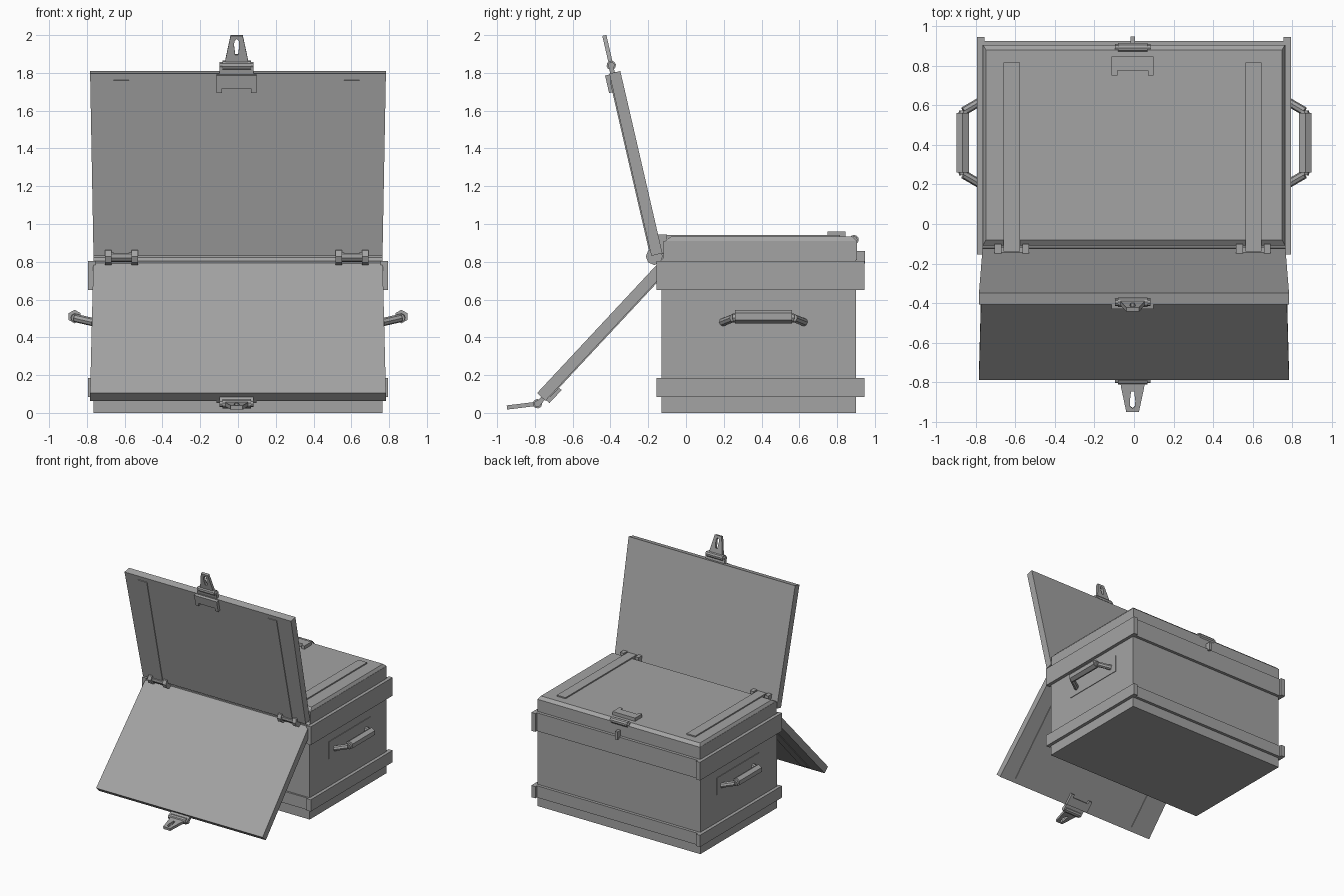
import bpy, bmesh, math
from mathutils import Matrix, Vector

if "Cube" in bpy.data.objects:
    bpy.data.objects.remove(bpy.data.objects["Cube"])

grey = bpy.data.materials.new("plain grey")
grey.use_nodes = True
grey.diffuse_color = (0.37, 0.37, 0.37, 1)
grey.node_tree.nodes["Principled BSDF"].inputs["Base Color"].default_value = grey.diffuse_color
SHIFT = -0.007  # the fittings sit slightly off centre


def finish(name, bm, pose=Matrix()):
    bmesh.ops.recalc_face_normals(bm, faces=bm.faces)
    mesh = bpy.data.meshes.new(name)
    bm.to_mesh(mesh)
    bm.free()
    mesh.materials.append(grey)
    obj = bpy.data.objects.new(name, mesh)
    obj.matrix_world = pose
    bpy.context.collection.objects.link(obj)
    return obj


def box(name, x, y, z, pose=Matrix()):
    bm = bmesh.new()
    bmesh.ops.create_cube(bm, size=1)
    for v in bm.verts:
        v.co = [a + (b - a) * (c + 0.5) for (a, b), c in zip((x, y, z), v.co)]
    return finish(name, bm, pose)


def plate(name, outline, z0, z1, pose=Matrix(), half=False):
    """Extrude an outline in x, y; a half outline is mirrored over x = 0."""
    bm = bmesh.new()
    face = bm.faces.new([bm.verts.new((x, y, z0)) for x, y in outline])
    out = bmesh.ops.extrude_face_region(bm, geom=[face])
    for v in out["geom"]:
        if isinstance(v, bmesh.types.BMVert):
            v.co.z = z1
    if half:
        seam = [f for f in bm.faces if all(abs(v.co.x) < 1e-5 for v in f.verts)]
        bmesh.ops.delete(bm, geom=seam, context="FACES_ONLY")
        bmesh.ops.recalc_face_normals(bm, faces=bm.faces)
    obj = finish(name, bm, pose)
    if half:
        obj.modifiers.new("mirror", "MIRROR")
    return obj


def rod(name, a, b, radius, sides, pose=Matrix()):
    a, b = Vector(a), Vector(b)
    bm = bmesh.new()
    turn = (b - a).to_track_quat("Z", "Y").to_matrix().to_4x4()
    bmesh.ops.create_cone(bm, cap_ends=True, segments=sides, radius1=radius, radius2=radius,
                          depth=(b - a).length, matrix=Matrix.Translation((a + b) / 2) @ turn)
    return finish(name, bm, pose)


def pose_at(y, z, degrees):
    return Matrix.Translation((0, y, z)) @ Matrix.Rotation(math.radians(degrees), 4, "X")


# Chest body, rim and closed top
box("chest_body", (-0.765, 0.765), (-0.13, 0.90), (0, 0.81))
box("lid_frame", (-0.765, 0.765), (-0.12, 0.905), (0.81, 0.91))
top = box("top_panel", (-0.763, 0.763), (-0.11, 0.905), (0.91, 0.933))
for v in top.data.vertices:
    if v.co.z > 0.92:
        v.co.x *= 0.98
        v.co.y = -0.08 if v.co.y < 0 else 0.88

# Trim bands, with the side pieces running past the corners
for level, z in (("lower", (0.085, 0.185)), ("upper", (0.65, 0.805))):
    for side, s in (("left", 1), ("right", -1)):
        box(f"{level}_{side}_band", sorted((s * 0.755, s * 0.793)), (-0.155, 0.945), z)
    box(f"{level}_back_band", (-0.765, 0.765), (0.89, 0.925), z)
    box(f"{level}_front_band", (-0.765, 0.765), (-0.145, -0.12), z)

# Side handles
for side, s in (("left", 1), ("right", -1)):
    box(f"{side}_handle_plate", sorted((s * 0.76, s * 0.77)), (0.12, 0.685), (0.42, 0.565))
    rod(f"{side}_handle_grip", (s * 0.865, 0.26, 0.51), (s * 0.865, 0.56, 0.51), 0.036, 6)
    for end, e in (("front", -1), ("back", 1)):
        bend = (s * 0.86, 0.41 + e * 0.16, 0.502)
        foot = (s * 0.765, 0.41 + e * 0.215, 0.48)
        rod(f"{side}_{end}_handle_arm", foot, bend, 0.022, 8)
        rod(f"{side}_{end}_handle_tip", bend, (s * 0.865, 0.41 + e * 0.13, 0.505), 0.024, 8)

# Staple for the hasp
box("staple", (-0.018, 0.004), (0.90, 0.948), (0.79, 0.857))


def fittings(label, pose):
    """Straps, latch plate and latch knuckle on the outer face of a lid."""
    for side, s in (("left", 1), ("right", -1)):
        c = SHIFT + s * 0.61
        box(f"{label}_{side}_strap", (c - 0.041, c + 0.041), (0.0, 0.955), (0.045, 0.066), pose)
    moved = pose @ Matrix.Translation((SHIFT, 0, 0))
    feet = [(0, 0.915), (0.077, 0.915), (0.077, 0.89), (0.106, 0.89), (0.106, 0.985), (0, 0.985)]
    plate(f"{label}_latch_plate", feet, 0.055, 0.084, moved, half=True)
    box(f"{label}_latch_leaf", (-0.09, 0.09), (0.975, 1.03), (0.03, 0.055), moved)
    rod(f"{label}_latch_knuckle", (-0.075, 1.03, 0.04), (0.075, 1.03, 0.04), 0.025, 10, moved)
    for s in (-1, 1):
        rod(f"{label}_latch_pin_end", (s * 0.07, 1.03, 0.04), (s * 0.09, 1.03, 0.04), 0.018, 8, moved)


def open_lid(label, pose, hasp_angle):
    """Flat lid, a little wider at its free edge, with a slotted hasp."""
    plate(f"{label}_panel", [(-0.765, 0), (0.765, 0), (0.783, 0.99), (-0.783, 0.99)], 0, 0.06, pose)
    fittings(label, pose)
    hasp_pose = pose @ Matrix.Translation((SHIFT, 1.03, 0.04)) @ Matrix.Rotation(math.radians(hasp_angle), 4, "X")
    outline = [(0, 0.01), (0.062, 0.01), (0.058, 0.04), (0.032, 0.163), (0, 0.163),
               (0, 0.145), (0.012, 0.135), (0.014, 0.11), (0.008, 0.06), (0, 0.06)]
    plate(f"{label}_hasp", outline, -0.011, 0.011, hasp_pose, half=True)


# The three lid positions
fittings("closed_lid", pose_at(-0.14, 0.877, 0))
open_lid("upright_lid", pose_at(-0.125, 0.845, 103), 0)
open_lid("lowered_lid", pose_at(-0.113, 0.829, 227), -40)

# Front hinges
for side, s in (("left", 1), ("right", -1)):
    c = SHIFT + s * 0.61
    rod(f"{side}_hinge_barrel", (c - 0.085, -0.165, 0.83), (c + 0.085, -0.165, 0.83), 0.032, 10)
    for e in (-1, 1):
        x = c + e * 0.07
        rod(f"{side}_hinge_knuckle", (x - 0.017, -0.168, 0.828), (x + 0.017, -0.168, 0.828), 0.045, 8)
        box(f"{side}_hinge_leaf", (x - 0.017, x + 0.017), (-0.15, -0.1), (0.84, 0.945))
    box(f"{side}_hinge_plate", (c - 0.06, c + 0.06), (-0.15, -0.115), (0.79, 0.93))
